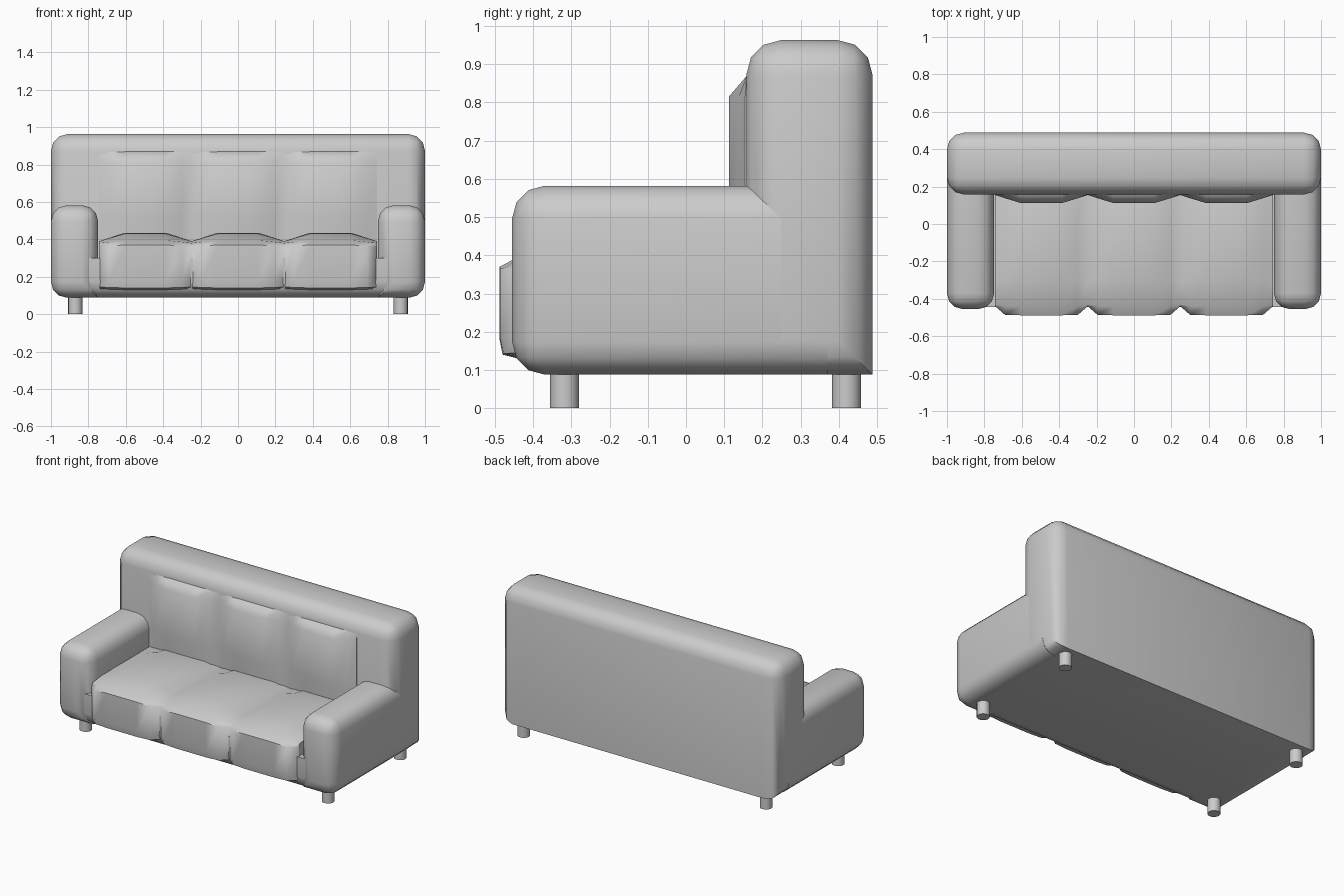
import bpy, bmesh, math
from mathutils import Vector

if "Cube" in bpy.data.objects:
    bpy.data.objects.remove(bpy.data.objects["Cube"])


def finish(bm, name, angle=50):
    bmesh.ops.recalc_face_normals(bm, faces=bm.faces[:])
    me = bpy.data.meshes.new(name)
    bm.to_mesh(me)
    bm.free()
    ob = bpy.data.objects.new(name, me)
    bpy.context.collection.objects.link(ob)
    bpy.ops.object.select_all(action='DESELECT')
    ob.select_set(True)
    bpy.context.view_layer.objects.active = ob
    bpy.ops.object.shade_smooth_by_angle(angle=math.radians(angle))
    return ob


def soft_box(name, lo, hi, radius, keep):
    """Box whose edges are rounded wherever keep(edge midpoint in -1..1) is true."""
    lo, hi = Vector(lo), Vector(hi)
    bm = bmesh.new()
    bmesh.ops.create_cube(bm, size=2)
    edges = [e for e in bm.edges if keep(*((e.verts[0].co + e.verts[1].co) / 2))]
    for v in bm.verts:
        v.co = Vector((lo[i] + hi[i]) / 2 + v.co[i] * (hi[i] - lo[i]) / 2 for i in range(3))
    bmesh.ops.bevel(bm, geom=edges, offset=radius, offset_type='OFFSET',
                    segments=3, profile=0.5, affect='EDGES', clamp_overlap=True)
    return finish(bm, name)


def loft(name, sections):
    """Closed skin through a row of (x, closed yz profile) sections."""
    bm = bmesh.new()
    rings = [[bm.verts.new((x, y, z)) for y, z in prof] for x, prof in sections]
    n = len(rings[0])
    for a, b in zip(rings, rings[1:]):
        for i in range(n):
            j = (i + 1) % n
            bm.faces.new((a[i], a[j], b[j], b[i]))
    bm.faces.new(rings[0])
    bm.faces.new(rings[-1])
    return finish(bm, name)


def blend(a, b, ty, tz):
    return [(p[0] + (q[0] - p[0]) * ty, p[1] + (q[1] - p[1]) * tz) for p, q in zip(a, b)]


# Stations over three cushions: (x, front fullness, top fullness)
W = 0.495
stations = []
for c in (-W, 0, W):
    row = [(-0.195, 0.95, 0.4), (-0.11, 1, 1), (0.11, 1, 1), (0.195, 0.95, 0.4)]
    if c == -W:
        row.insert(0, (-W / 2, 0, 0))
    row.append((W / 2, 0, 0))
    stations += [(c + dx, f, t) for dx, f, t in row]

# Backrest, with a sharp lower back edge
soft_box("backrest", (-1, 0.158, 0.088), (1, 0.488, 0.963), 0.09,
         lambda x, y, z: not (abs(x) < .5 and z < 0))

# Arms
for s, side in ((-1, "left"), (1, "right")):
    xs = sorted((s * 0.748, s * 1.0))
    soft_box(side + "_arm", (xs[0], -0.455, 0.088), (xs[1], 0.37, 0.582), 0.085,
             lambda x, y, z, s=s: y < .5 and not (x * s < -.5 and z < -.5))

# Base under the seat
soft_box("base", (-0.9, -0.445, 0.088), (0.9, 0.4, 0.3), 0.085,
         lambda x, y, z: y < -.5 and z < -.5)

# Seat cushions
valley = [(-0.43, 0.135), (-0.435, 0.145), (-0.44, 0.18), (-0.44, 0.36), (-0.43, 0.38),
          (-0.32, 0.39), (0.05, 0.39), (0.2, 0.39), (0.2, 0.135)]
full = [(-0.44, 0.13), (-0.48, 0.14), (-0.488, 0.18), (-0.488, 0.37), (-0.44, 0.395),
        (-0.30, 0.43), (0.03, 0.435), (0.2, 0.40), (0.2, 0.13)]
loft("seat_cushions", [(x, blend(valley, full, f, t)) for x, f, t in stations])

# Back cushions
valley = [(0.155, 0.36), (0.155, 0.52), (0.155, 0.815), (0.159, 0.87), (0.22, 0.87), (0.22, 0.36)]
full = [(0.125, 0.36), (0.112, 0.52), (0.112, 0.815), (0.159, 0.87), (0.22, 0.87), (0.22, 0.36)]
loft("back_cushions", [(x, blend(valley, full, t, t)) for x, f, t in stations])

# Legs
for x, a in ((-0.87, "left"), (0.87, "right")):
    for y, b in ((-0.318, "front"), (0.42, "back")):
        bm = bmesh.new()
        bmesh.ops.create_cone(bm, cap_ends=True, segments=16, radius1=0.038,
                              radius2=0.038, depth=0.12)
        bmesh.ops.translate(bm, verts=bm.verts[:], vec=(x, y, 0.06))
        finish(bm, f"{b}_{a}_leg", 40)
